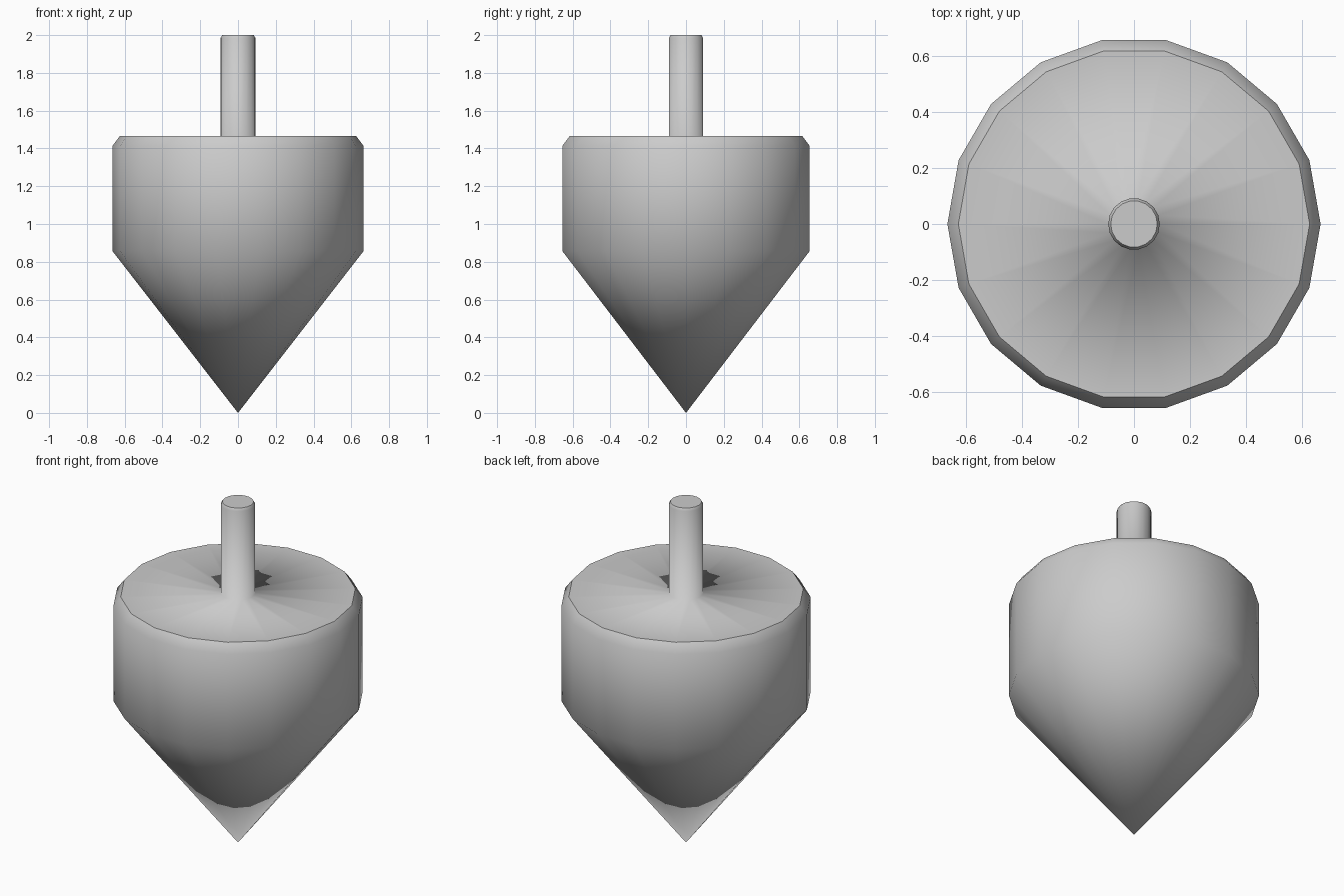
import bpy, bmesh, math

if "Cube" in bpy.data.objects:
    bpy.data.objects.remove(bpy.data.objects["Cube"])

SIDES = 18

# Radius / height profile from the tip up to the stem cap
profile = [(0.665, 0.857), (0.665, 1.413), (0.626, 1.465),
           (0.092, 1.465), (0.092, 1.985), (0.083, 2.0)]
sharp_rings = (2, 5)   # body rim and stem cap stay crisp

bm = bmesh.new()
tip = bm.verts.new((0, 0, 0))
rings = [[bm.verts.new((r * math.cos(2 * math.pi * i / SIDES),
                        r * math.sin(2 * math.pi * i / SIDES), z))
          for i in range(SIDES)] for r, z in profile]

# Cone point, lathed walls and stem cap
for i in range(SIDES):
    j = (i + 1) % SIDES
    bm.faces.new((tip, rings[0][j], rings[0][i]))
    for low, high in zip(rings, rings[1:]):
        bm.faces.new((low[i], low[j], high[j], high[i]))
bm.faces.new(rings[-1])

# Smooth shading with creased rim edges
for f in bm.faces:
    f.smooth = True
for k in sharp_rings:
    for i in range(SIDES):
        bm.edges.get((rings[k][i], rings[k][(i + 1) % SIDES])).smooth = False
bmesh.ops.recalc_face_normals(bm, faces=bm.faces)

mesh = bpy.data.meshes.new("spinning_top")
bm.to_mesh(mesh)
bm.free()
bpy.context.collection.objects.link(bpy.data.objects.new("spinning_top", mesh))
